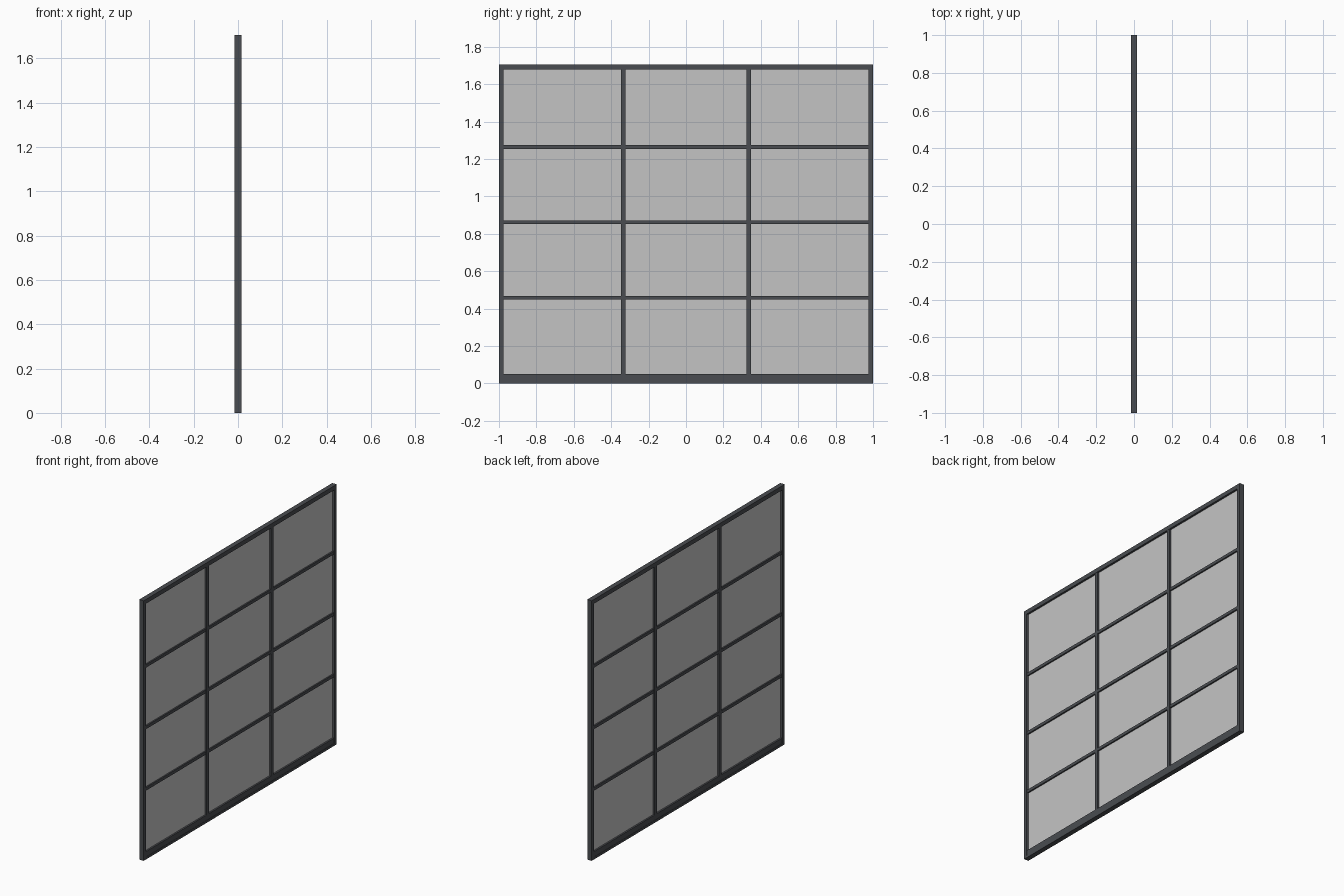
import bpy

if "Cube" in bpy.data.objects:
    bpy.data.objects.remove(bpy.data.objects["Cube"])


def material(name, rgb):
    m = bpy.data.materials.new(name)
    m.diffuse_color = (*rgb, 1.0)
    m.use_nodes = True
    m.node_tree.nodes["Principled BSDF"].inputs["Base Color"].default_value = m.diffuse_color
    return m


FRAME = material("dark grey metal", (0.068, 0.073, 0.082))
GLASS = material("pale grey glass", (0.55, 0.55, 0.55))


def box(name, y0, y1, z0, z1, depth, mat):
    """Box centred on x = 0, spanning the given y and z ranges."""
    bpy.ops.mesh.primitive_cube_add(size=1, location=(0, (y0 + y1) / 2, (z0 + z1) / 2))
    ob = bpy.context.object
    ob.name = name
    ob.scale = (depth, y1 - y0, z1 - z0)
    bpy.ops.object.transform_apply(location=False, rotation=False, scale=True)
    ob.data.materials.append(mat)
    return ob


HEIGHT = 1.705
DEPTH = 0.032        # outer frame
BAR_DEPTH = 0.024    # inner bars
SIDE = 0.024         # side post width
RAIL_Z = 0.05        # top of the bottom rail
TOP_Z = HEIGHT - 0.028
MULLIONS = (-0.335, 0.335)
BARS = (0.458, 0.861, 1.264)

# Outer frame
for side, y in (("left", -1.0), ("right", 1.0 - SIDE)):
    box(f"{side}_post", y, y + SIDE, 0, HEIGHT, DEPTH, FRAME)
box("top_rail", -1 + SIDE, 1 - SIDE, TOP_Z, HEIGHT, DEPTH, FRAME)
box("sill", -1 + SIDE, 1 - SIDE, 0, 0.015, DEPTH, FRAME)
box("bottom_rail", -1 + SIDE, 1 - SIDE, 0.015, RAIL_Z, 0.028, FRAME)

# Upright mullions between the three columns
for i, y in enumerate(MULLIONS):
    box(f"mullion_{i + 1}", y - 0.012, y + 0.012, RAIL_Z, TOP_Z, 0.028, FRAME)

# Column and row openings
cols = [(-1 + SIDE, MULLIONS[0] - 0.012),
        (MULLIONS[0] + 0.012, MULLIONS[1] - 0.012),
        (MULLIONS[1] + 0.012, 1 - SIDE)]
half = 0.01
row_edges = [RAIL_Z] + [e for z in BARS for e in (z - half, z + half)] + [TOP_Z]
rows = list(zip(row_edges[0::2], row_edges[1::2]))

for c, (y0, y1) in enumerate(cols):
    # Glazing bars
    for r, z in enumerate(BARS):
        box(f"glazing_bar_{c + 1}_{r + 1}", y0, y1, z - half, z + half, BAR_DEPTH, FRAME)
    # Glass panes
    for r, (z0, z1) in enumerate(rows):
        box(f"pane_{c + 1}_{r + 1}", y0, y1, z0, z1, 0.006, GLASS)
